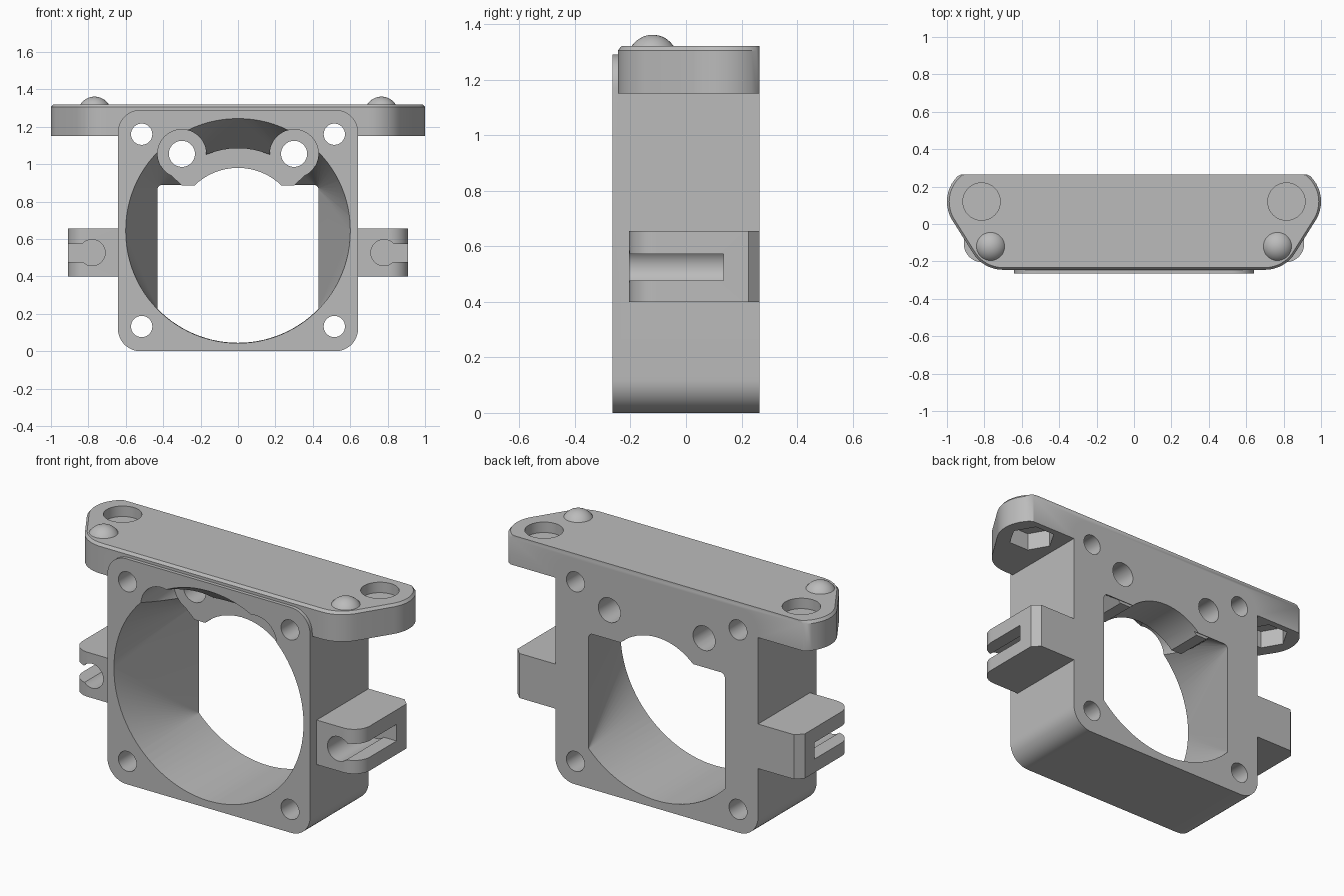
import bpy, bmesh, math
from mathutils import Vector

cube = bpy.data.objects.get("Cube")
if cube:
    bpy.data.objects.remove(cube, do_unlink=True)

grey = bpy.data.materials.new("plain grey")
grey.use_nodes = True
grey.diffuse_color = (0.5, 0.5, 0.5, 1)
grey.node_tree.nodes["Principled BSDF"].inputs["Base Color"].default_value = (0.5, 0.5, 0.5, 1)

FRONT, BACK = -0.265, 0.265
LEDGE = 0.035           # depth of the recessed bracket face
MID = 0.645             # height of the bore axis


def arc(cx, cy, r, start=0, end=360, n=64):
    steps = n if end - start == 360 else n + 1
    angles = [math.radians(start + (end - start) * i / n) for i in range(steps)]
    return [(cx + r * math.cos(a), cy + r * math.sin(a)) for a in angles]


def finish(name, bm):
    bmesh.ops.recalc_face_normals(bm, faces=bm.faces)
    mesh = bpy.data.meshes.new(name)
    bm.to_mesh(mesh)
    bm.free()
    mesh.materials.append(grey)
    ob = bpy.data.objects.new(name, mesh)
    bpy.context.collection.objects.link(ob)
    return ob


def prism(name, outline, axis, lo, hi):
    """Extrude an outline along y (outline in x, z) or z (outline in x, y)."""
    bm = bmesh.new()
    place = (lambda a, b: (a, lo, b)) if axis == "y" else (lambda a, b: (a, b, lo))
    face = bm.faces.new([bm.verts.new(place(a, b)) for a, b in outline])
    side = bmesh.ops.extrude_face_region(bm, geom=[face])["geom"]
    shift = Vector((0, hi - lo, 0)) if axis == "y" else Vector((0, 0, hi - lo))
    bmesh.ops.translate(bm, vec=shift, verts=[v for v in side if isinstance(v, bmesh.types.BMVert)])
    return finish(name, bm)


def hull(name, points):
    bm = bmesh.new()
    for p in points:
        bm.verts.new(p)
    result = bmesh.ops.convex_hull(bm, input=bm.verts)
    bmesh.ops.delete(bm, geom=[v for v in bm.verts if not v.link_faces], context="VERTS")
    bmesh.ops.dissolve_limit(bm, angle_limit=0.005, verts=bm.verts, edges=bm.edges)
    return finish(name, bm)


def combine(target, tool, operation):
    bpy.context.view_layer.objects.active = target
    mod = target.modifiers.new(tool.name, "BOOLEAN")
    mod.operation, mod.solver, mod.object = operation, "EXACT", tool
    bpy.ops.object.modifier_apply(modifier=mod.name)
    bpy.data.objects.remove(tool, do_unlink=True)


def add(tool):
    combine(housing, tool, "UNION")


def cut(tool):
    combine(housing, tool, "DIFFERENCE")


# Rounded square housing
w, r, top = 0.642, 0.12, 1.29
outline = []
for i, (x, z) in enumerate([(w - r, top - r), (r - w, top - r), (r - w, r), (w - r, r)]):
    outline += arc(x, z, r, i * 90, i * 90 + 90, 12)
housing = prism("housing", outline, "y", FRONT, BACK)

# Top mounting plate with a fine chamfer along its upper rim
points = []
for z, inset in ((1.15, 0), (1.305, 0), (1.32, 0.012)):
    for s in (-1, 1):
        for cx, cy in ((0.81, 0.12), (0.70, -0.055)):
            points += [(s * x, min(y, BACK), z) for x, y in arc(cx, cy, 0.19 - inset, n=48)]
add(hull("mounting_plate", points))

# Side lugs, rounded in front and chamfered behind
for s in (-1, 1):
    profile = [(0.6, -0.205)] + arc(0.81, -0.105, 0.1, -90, 0, 12)
    profile += [(0.91, 0.225), (0.87, BACK), (0.6, BACK)]
    add(prism("lug", [(s * x, y) for x, y in profile], "z", 0.4, 0.655))

# Locating domes on the plate
for s in (-1, 1):
    bm = bmesh.new()
    bmesh.ops.create_uvsphere(bm, u_segments=32, v_segments=24, radius=0.09)
    bmesh.ops.translate(bm, vec=(s * 0.767, -0.12, 1.271), verts=bm.verts)
    add(finish("dome", bm))

# Tapered bore: round at the front, flat sided at the back
low = math.degrees(math.acos(0.43 / 0.6))
rear = arc(0, MID, 0.6, 180 + low, 360 - low, 40)
rear += arc(0.41, 0.865, 0.02, 0, 90, 5) + arc(-0.41, 0.865, 0.02, 90, 180, 5)
bore = [(x, FRONT - 0.005, z) for x, z in arc(0, MID, 0.602, n=96)]
bore += [(x, BACK + 0.005, z) for x, z in rear]
cut(hull("bore", bore))

# Recess in front of the bracket, and counterbores for its bosses
cut(prism("recess", arc(0, MID, 0.44), "y", FRONT - 0.1, LEDGE))
for s in (-1, 1):
    cut(prism("counterbore", arc(s * 0.3, 1.055, 0.13, n=48), "y", FRONT - 0.1, LEDGE))

# Arched bracket with two bosses
band = arc(0, MID, 0.44, 54, 126, 24) + arc(0, MID, 0.32, 54, 126, 24)[::-1]
add(prism("arch_band", band, "y", LEDGE, 0.255))
for s in (-1, 1):
    add(prism("boss", arc(s * 0.3, 1.055, 0.13, n=48), "y", LEDGE, 0.25))
    foot = [(0.18, 0.886), (0.3, 0.886), (0.38, 0.96), (0.3, 1.0), (0.18, 1.0)]
    add(prism("boss_foot", [(s * x, z) for x, z in foot], "y", LEDGE, 0.245))
cut(prism("arch_opening", arc(0, MID, 0.335), "y", -0.1, BACK + 0.1))

for s in (-1, 1):
    # Screw holes through the housing
    for x, z, radius in ((0.515, 0.132, 0.057), (0.515, 1.16, 0.057), (0.3, 1.055, 0.07)):
        cut(prism("screw_hole", arc(s * x, z, radius, n=32), "y", FRONT - 0.1, BACK + 0.1))
    # Plate counterbores above, hexagonal nut pockets below
    cut(prism("plate_counterbore", arc(s * 0.815, 0.12, 0.1, n=40), "z", 1.26, 1.4))
    cut(prism("nut_pocket", arc(s * 0.815, 0.12, 0.125, n=6), "z", 1.1, 1.25))
    # Keyhole slots in the lugs
    cut(prism("slot_bore", arc(s * 0.78, 0.527, 0.07, n=32), "y", -0.3, 0.135))
    channel = [(0.79, 0.477), (1.0, 0.477), (1.0, 0.572), (0.79, 0.572)]
    cut(prism("slot_channel", [(s * x, z) for x, z in channel], "y", -0.3, 0.135))

# Smooth the round walls, keep the edges crisp
bpy.ops.object.select_all(action="DESELECT")
housing.select_set(True)
bpy.context.view_layer.objects.active = housing
bpy.ops.object.shade_smooth_by_angle(angle=math.radians(25))
